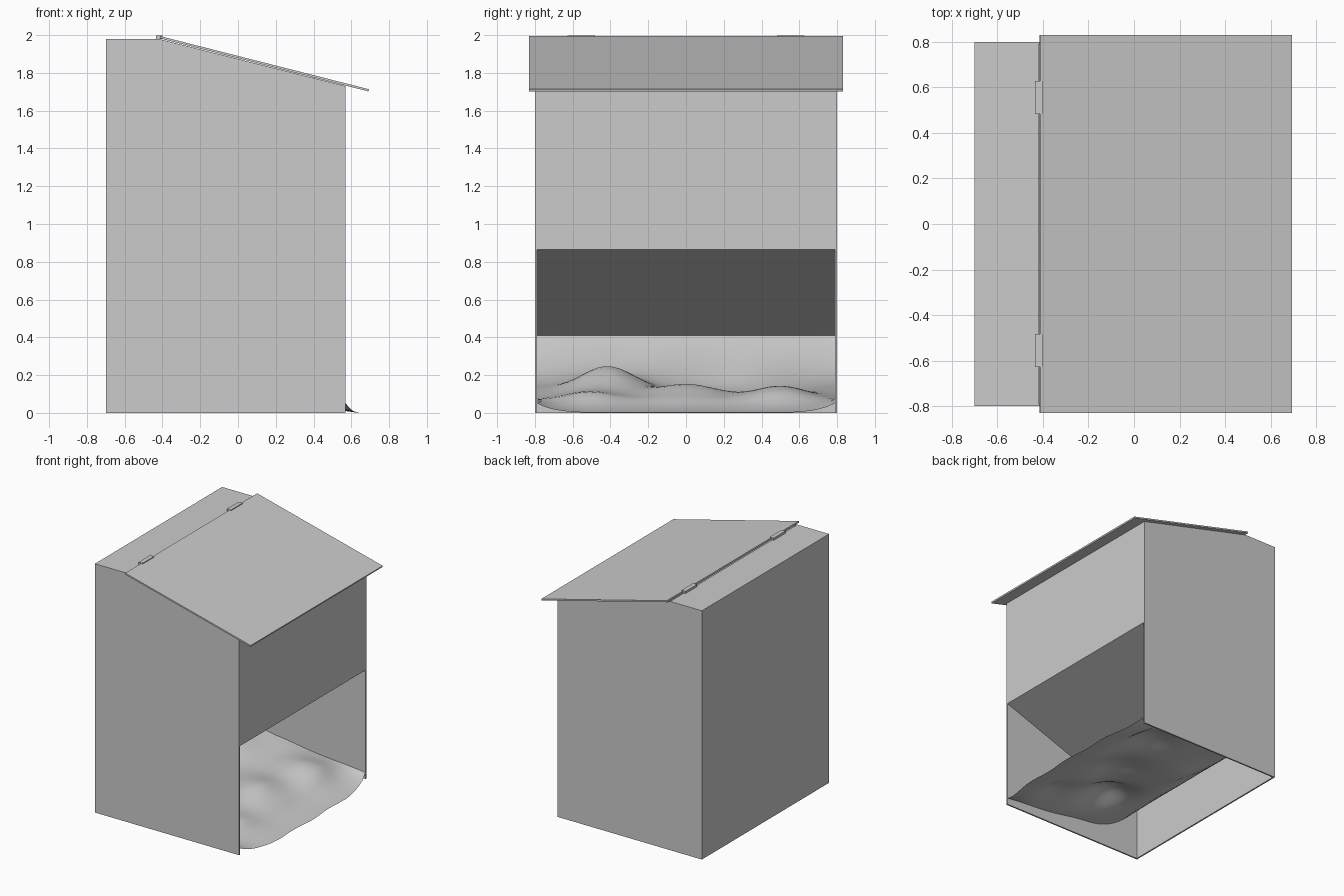
import bpy
import bmesh
from math import exp, sin, cos, radians, atan2, hypot

cube = bpy.data.objects.get("Cube")
if cube:
    bpy.data.objects.remove(cube)

grey = bpy.data.materials.new("light grey")
grey.use_nodes = True
colour = (0.6, 0.6, 0.6, 1)
grey.diffuse_color = colour
grey.node_tree.nodes["Principled BSDF"].inputs["Base Color"].default_value = colour

BACK, FRONT, HALF, T = -0.70, 0.57, 0.80, 0.012
RIDGE_X, RIDGE_Z, EAVE_Z = -0.42, 1.98, 1.73


def add_object(name, bm):
    bmesh.ops.recalc_face_normals(bm, faces=bm.faces)
    mesh = bpy.data.meshes.new(name)
    bm.to_mesh(mesh)
    bm.free()
    mesh.materials.append(grey)
    obj = bpy.data.objects.new(name, mesh)
    bpy.context.collection.objects.link(obj)
    return obj


def extrude_profile(name, points, y0, y1):
    """Extrude a closed x-z outline from y0 to y1."""
    bm = bmesh.new()
    face = bm.faces.new([bm.verts.new((x, y0, z)) for x, z in points])
    moved = bmesh.ops.extrude_face_region(bm, geom=[face])["geom"]
    verts = [v for v in moved if isinstance(v, bmesh.types.BMVert)]
    bmesh.ops.translate(bm, verts=verts, vec=(0, y1 - y0, 0))
    return add_object(name, bm)


def strip(name, start, end, thick, y0, y1):
    """Flat board between two x-z points, thickened to the left of travel."""
    dx, dz = end[0] - start[0], end[1] - start[1]
    size = hypot(dx, dz)
    ox, oz = -dz / size * thick, dx / size * thick
    outline = [start, end, (end[0] + ox, end[1] + oz), (start[0] + ox, start[1] + oz)]
    return extrude_profile(name, outline, y0, y1)


# Side walls
side = [(BACK, 0), (FRONT, 0), (FRONT, EAVE_Z), (RIDGE_X, RIDGE_Z), (BACK, RIDGE_Z)]
extrude_profile("left_wall", side, HALF - T, HALF)
extrude_profile("right_wall", side, -HALF, T - HALF)

# Back wall, fixed top strip, front panel and sloping chute between the sides
inner = HALF - T
strip("back_wall", (BACK + T, 0), (BACK + T, RIDGE_Z), T, -inner, inner)
strip("top_strip", (BACK, RIDGE_Z - T), (RIDGE_X, RIDGE_Z - T), T, -inner, inner)
strip("front_panel", (FRONT, 0.865), (FRONT, EAVE_Z), T, -inner, inner)
strip("chute", (BACK + T, 0.41), (FRONT, 0.865), T, -inner, inner)

# Overhanging lid with two hinges along its upper edge
strip("lid", (-0.415, 1.983), (0.69, 1.702), T, -0.83, 0.83)
for label, y in (("left", 0.555), ("right", -0.555)):
    strip(label + "_hinge", (-0.435, RIDGE_Z), (-0.40, RIDGE_Z), 0.018, y - 0.073, y + 0.073)


# Heap of loose contents: falls from the back wall and spills out at the front
def bump(x, y, cx, cy, rx, ry):
    return exp(-((x - cx) / rx) ** 2 - ((y - cy) / ry) ** 2)


def heap_height(x, y, u):
    fall = 0.045 + 0.14 * (1 - u) + 0.225 * max(0, 1 - u * 2.6) ** 2
    lumps = 0.12 * bump(x, y, -0.1, -0.42, 0.22, 0.2)
    lumps += 0.05 * bump(x, y, 0.18, 0.0, 0.16, 0.22)
    lumps += 0.05 * bump(x, y, 0.25, 0.5, 0.2, 0.18)
    lumps += 0.04 * bump(x, y, 0.35, -0.5, 0.15, 0.16)
    lumps -= 0.03 * bump(x, y, -0.25, 0.25, 0.25, 0.2)
    lumps += 0.008 * sin(9 * x + 4 * y) * cos(7 * y)
    middle = 1 - (abs(y) / inner) ** 6
    edge = max(0, (u - 0.8) / 0.2) * middle
    return max(0.002, (fall + lumps * min(1, u * 4)) * (1 - edge) ** 1.3)


bm = bmesh.new()
NX, NY = 36, 40
grid = []
for j in range(NY + 1):
    y = -inner + 2 * inner * j / NY
    reach = FRONT + 0.09 * (1 - (y / inner) ** 4) * (0.92 + 0.08 * cos(14 * y))
    row = []
    for i in range(NX + 1):
        u = i / NX
        x = BACK + T + (reach - BACK - T) * u
        row.append(bm.verts.new((x, y, heap_height(x, y, u))))
    grid.append(row)
for a, b in zip(grid, grid[1:]):
    for i in range(NX):
        bm.faces.new((a[i], a[i + 1], b[i + 1], b[i]))
heap = add_object("loose_heap", bm)
for polygon in heap.data.polygons:
    polygon.use_smooth = True
